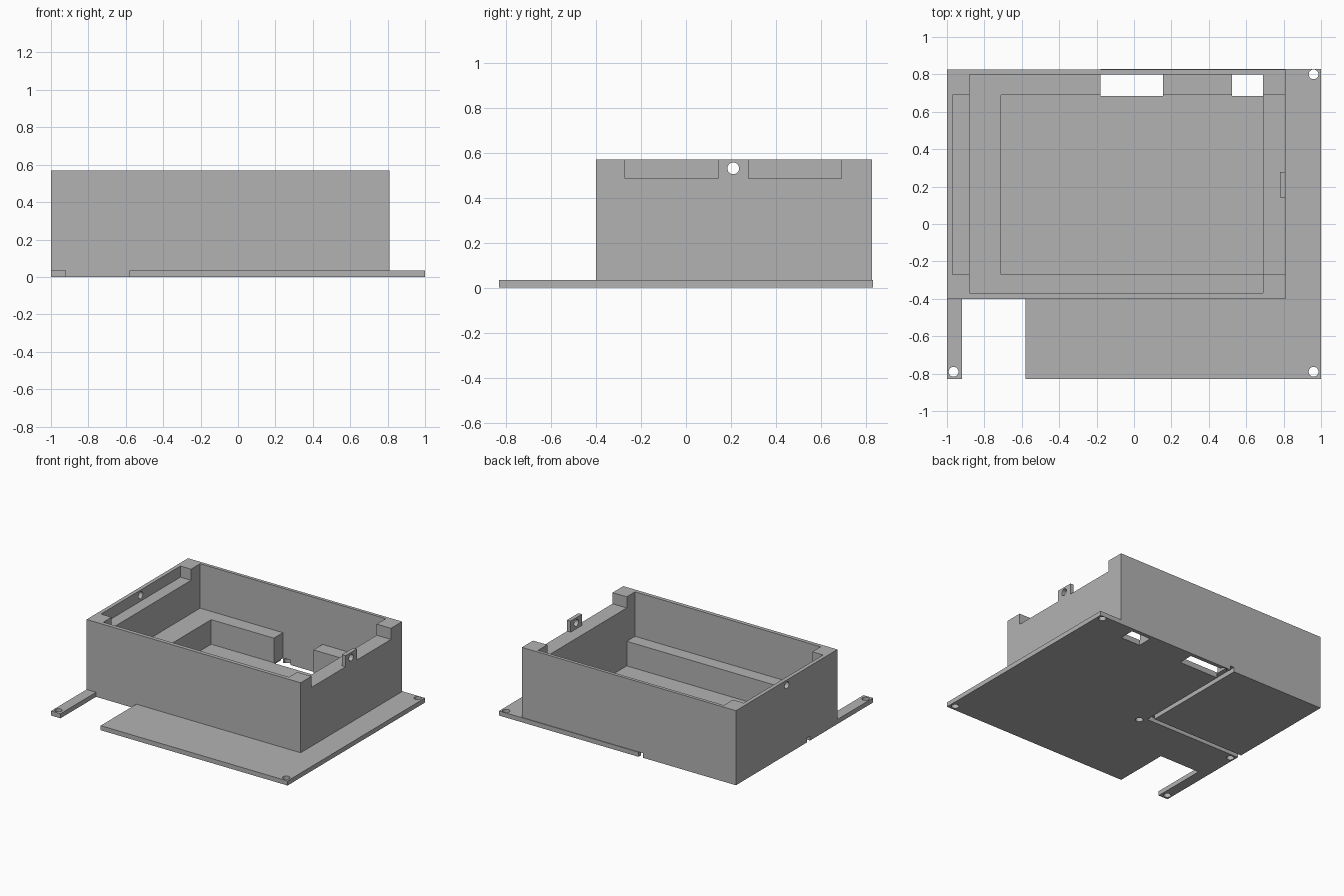
import bpy
import bmesh

cube = bpy.data.objects.get("Cube")
if cube:
    bpy.data.objects.remove(cube, do_unlink=True)

grey = bpy.data.materials.new("plain_grey")
grey.use_nodes = True
grey.diffuse_color = (0.45, 0.45, 0.45, 1)
grey.node_tree.nodes["Principled BSDF"].inputs["Base Color"].default_value = (0.45, 0.45, 0.45, 1)


def finish(name, bm):
    bmesh.ops.recalc_face_normals(bm, faces=bm.faces)
    mesh = bpy.data.meshes.new(name)
    bm.to_mesh(mesh)
    bm.free()
    mesh.materials.append(grey)
    obj = bpy.data.objects.new(name, mesh)
    bpy.context.collection.objects.link(obj)
    return obj


def prism(name, outline, z0, z1):
    bm = bmesh.new()
    face = bm.faces.new([bm.verts.new((x, y, z0)) for x, y in outline])
    grown = bmesh.ops.extrude_face_region(bm, geom=[face])
    top = [v for v in grown["geom"] if isinstance(v, bmesh.types.BMVert)]
    bmesh.ops.translate(bm, verts=top, vec=(0, 0, z1 - z0))
    return finish(name, bm)


def box(name, x0, x1, y0, y1, z0, z1):
    return prism(name, [(x0, y0), (x1, y0), (x1, y1), (x0, y1)], z0, z1)


def cylinder(name, centre, radius, depth, along_x=False):
    bm = bmesh.new()
    bmesh.ops.create_cone(bm, cap_ends=True, segments=32, radius1=radius,
                          radius2=radius, depth=depth)
    obj = finish(name, bm)
    obj.location = centre
    if along_x:
        obj.rotation_euler.y = 1.570796
    return obj


def combine(target, tool, operation="DIFFERENCE"):
    tool.hide_render = True
    mod = target.modifiers.new("combine", "BOOLEAN")
    mod.operation = operation
    mod.solver = "EXACT"
    mod.object = tool
    bpy.context.view_layer.objects.active = target
    bpy.context.view_layer.update()
    bpy.ops.object.modifier_apply(modifier=mod.name)
    bpy.data.objects.remove(tool, do_unlink=True)


# Outer case and the mounting plate with its front notch
case = box("open_case", -1, 0.81, -0.4, 0.825, 0, 0.57)
plate = prism("mounting_plate", [
    (-1, -0.83), (-0.92, -0.83), (-0.92, -0.4), (-0.58, -0.4), (-0.58, -0.83),
    (1, -0.83), (1, 0.83), (-0.18, 0.83), (-0.18, -0.07), (-1, -0.07)], 0, 0.035)

# Grooves under the case that separate the plate from the corner pad
combine(case, box("groove_lengthwise", -0.215, -0.18, -0.07, 0.9, -0.1, 0.035))
combine(case, box("groove_crosswise", -1.1, -0.18, -0.07, -0.035, -0.1, 0.035))
combine(case, plate, "UNION")

# Main cavity above the ledge, and the deeper well inside it
combine(case, box("cavity", -0.88, 0.69, -0.37, 0.8, 0.23, 0.7))
combine(case, box("well", -0.71, 0.69, -0.27, 0.69, 0.042, 0.3))

# Openings through the back ledge and floor
for x0, x1 in [(-0.18, 0.155), (0.525, 0.69)]:
    combine(case, box("back_opening", x0, x1, 0.685, 0.8, -0.1, 0.3))

# Recess behind the left-hand wall, and the open right rim with its tab
combine(case, box("wall_recess", -0.97, -0.87, -0.27, 0.69, 0.485, 0.7))
combine(case, box("rim_inner", 0.68, 0.78, -0.27, 0.69, 0.485, 0.7))
for y0, y1 in [(-0.27, 0.142), (0.278, 0.69)]:
    combine(case, box("rim_opening", 0.77, 0.9, y0, y1, 0.485, 0.7))

# Fixing hole through the tab and the opposite wall
combine(case, cylinder("side_hole", (0, 0.21, 0.53), 0.026, 3, True))

# Screw holes through the plate, blind where the case covers them
for x, y in [(0.96, 0.8), (0.96, -0.79), (-0.965, -0.79),
             (-0.965, -0.11), (-0.14, -0.11), (-0.14, 0.795)]:
    combine(case, cylinder("screw_hole", (x, y, -0.015), 0.026, 0.104))
